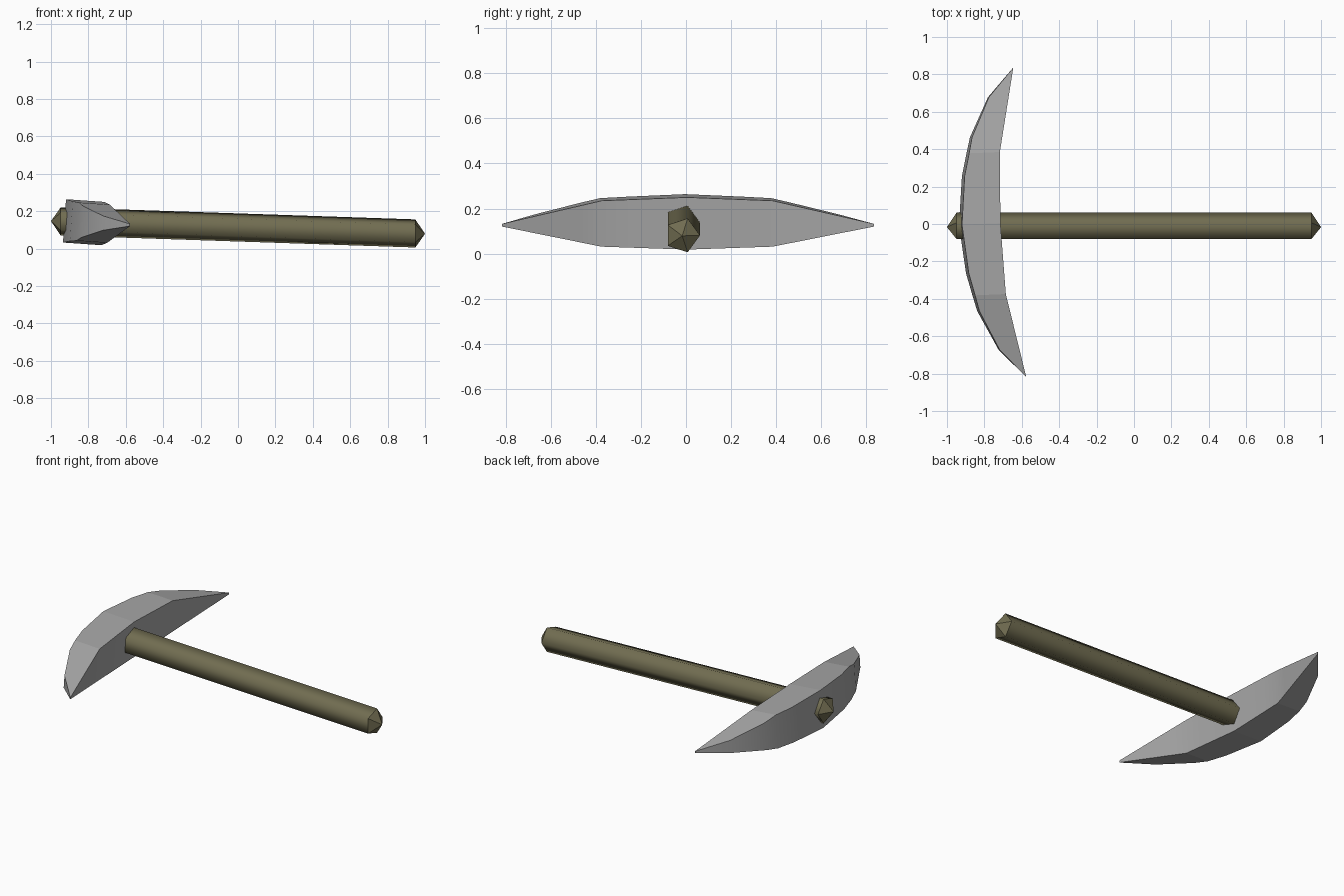
import bpy, bmesh, math
from mathutils import Vector

if "Cube" in bpy.data.objects:
    bpy.data.objects.remove(bpy.data.objects["Cube"])


def material(name, rgb):
    m = bpy.data.materials.new(name)
    m.diffuse_color = (*rgb, 1)
    m.use_nodes = True
    m.node_tree.nodes["Principled BSDF"].inputs["Base Color"].default_value = m.diffuse_color
    return m


def finish(bm, name, mat):
    bmesh.ops.recalc_face_normals(bm, faces=bm.faces[:])
    me = bpy.data.meshes.new(name)
    bm.to_mesh(me)
    bm.free()
    me.materials.append(mat)
    ob = bpy.data.objects.new(name, me)
    bpy.context.collection.objects.link(ob)
    return ob


def interp(points, t):
    for (a, va), (b, vb) in zip(points, points[1:]):
        if t <= b + 1e-6:
            return va + (vb - va) * (t - a) / (b - a)
    return points[-1][1]


wood = material("olive wood", (0.165, 0.152, 0.082))
steel = material("grey steel", (0.39, 0.39, 0.39))

# Handle: five-sided bar with smooth barrel and faceted pointed ends
bm = bmesh.new()
R, N = 0.079, 5
rings = []
for x, z in ((-0.948, 0.145), (0.948, 0.081)):
    rings.append([bm.verts.new((x, -0.017 + R * math.cos(math.tau * i / N),
                                z + R * math.sin(math.tau * i / N))) for i in range(N)])
tips = [bm.verts.new((-1, -0.017, 0.147)), bm.verts.new((1, -0.017, 0.079))]
for i in range(N):
    j = (i + 1) % N
    barrel = bm.faces.new((rings[0][i], rings[0][j], rings[1][j], rings[1][i]))
    barrel.smooth = True
    for ring, tip in zip(rings, tips):
        bm.faces.new((ring[i], ring[j], tip))
for e in bm.edges:  # crisp shoulders at both ends
    e.smooth = all(f.smooth for f in e.link_faces)
finish(bm, "handle", wood)

# Pick head: crescent in plan, tapering in height to both points
outer = [(0, -0.928), (0.26, -0.902), (0.465, -0.852), (0.675, -0.75), (0.825, -0.613)]
inner = [(0, -0.722), (0.38, -0.708), (0.825, -0.611)]
height = [(0, 0.116), (0.38, 0.102), (0.825, 0.006)]
pivot = Vector((-0.825, 0, 0.141))
half = [0, 0.26, 0.38, 0.465, 0.675, 0.825]
stations = [-y for y in half[:0:-1]] + half

bm = bmesh.new()
sections = []
for y in stations:
    a = abs(y)
    xo, xi, h = interp(outer, a) - pivot.x, interp(inner, a) - pivot.x, interp(height, a)
    sections.append([bm.verts.new(p) for p in
                     ((xo, y, -h), (xo, y, h), (xi, y, h), (xi, y, -h))])
for s, t in zip(sections, sections[1:]):
    for i in range(4):
        j = (i + 1) % 4
        f = bm.faces.new((s[i], s[j], t[j], t[i]))
        f.smooth = i in (0, 2)  # curved outer and inner walls
bm.faces.new(sections[0])
bm.faces.new(sections[-1])
for e in bm.edges:
    e.smooth = all(f.smooth for f in e.link_faces)
head = finish(bm, "pick_head", steel)
head.location = pivot
head.rotation_euler = (0, math.radians(4), math.radians(2.4))
